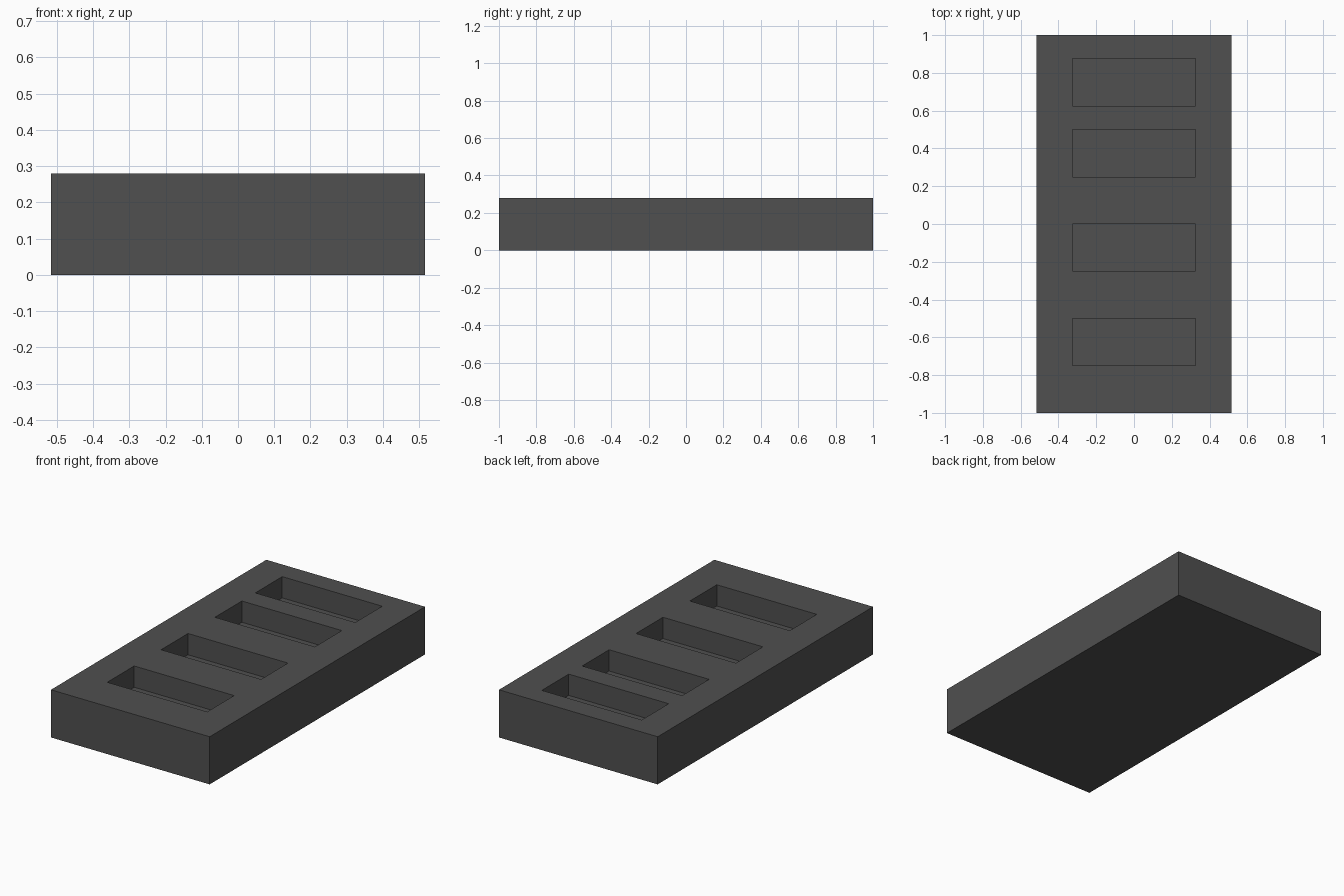
import bpy, bmesh

if "Cube" in bpy.data.objects:
    bpy.data.objects.remove(bpy.data.objects["Cube"])

W, L, H = 0.516, 1.0, 0.28      # half width, half length, height
PX, DEPTH = 0.325, 0.125        # pocket half width, pocket depth
POCKETS = [(-0.75, -0.5), (-0.25, 0.0), (0.25, 0.5), (0.625, 0.875)]

mat = bpy.data.materials.new("dark grey")
mat.diffuse_color = (0.08, 0.08, 0.08, 1)
mat.use_nodes = True
mat.node_tree.nodes["Principled BSDF"].inputs["Base Color"].default_value = mat.diffuse_color

bm = bmesh.new()


def quad(*pts):
    bm.faces.new([bm.verts.new(p) for p in pts])


def top_patch(x0, x1, y0, y1, z=H):
    quad((x0, y0, z), (x1, y0, z), (x1, y1, z), (x0, y1, z))


# top surface laid out as a grid, with the pocket cells sunk
xs = [-W, -PX, PX, W]
ys = [-L] + [y for p in POCKETS for y in p] + [L]
for j in range(len(ys) - 1):
    for i in range(3):
        if not (i == 1 and j % 2 == 1):
            top_patch(xs[i], xs[i + 1], ys[j], ys[j + 1])


def walls(x, y0, y1, z0, z1):
    ring = [(-x, y0), (x, y0), (x, y1), (-x, y1)]
    for a, b in zip(ring, ring[1:] + ring[:1]):
        quad((*a, z0), (*b, z0), (*b, z1), (*a, z1))


# pocket walls and floors
for y0, y1 in POCKETS:
    walls(PX, y0, y1, H - DEPTH, H)
    top_patch(-PX, PX, y0, y1, H - DEPTH)

# outer sides, split along the length to match the top grid
for j in range(len(ys) - 1):
    for x in (-W, W):
        quad((x, ys[j], 0), (x, ys[j + 1], 0), (x, ys[j + 1], H), (x, ys[j], H))
for i in range(3):
    for y in (-L, L):
        quad((xs[i], y, 0), (xs[i + 1], y, 0), (xs[i + 1], y, H), (xs[i], y, H))

# underside
for j in range(len(ys) - 1):
    for i in range(3):
        top_patch(xs[i], xs[i + 1], ys[j], ys[j + 1], 0)

# weld into one closed solid and merge the coplanar cells
bmesh.ops.remove_doubles(bm, verts=bm.verts[:], dist=1e-4)
bmesh.ops.recalc_face_normals(bm, faces=bm.faces[:])

mesh = bpy.data.meshes.new("slotted_block")
bm.to_mesh(mesh)
bm.free()
mesh.materials.append(mat)
block = bpy.data.objects.new("slotted_block", mesh)
bpy.context.collection.objects.link(block)
